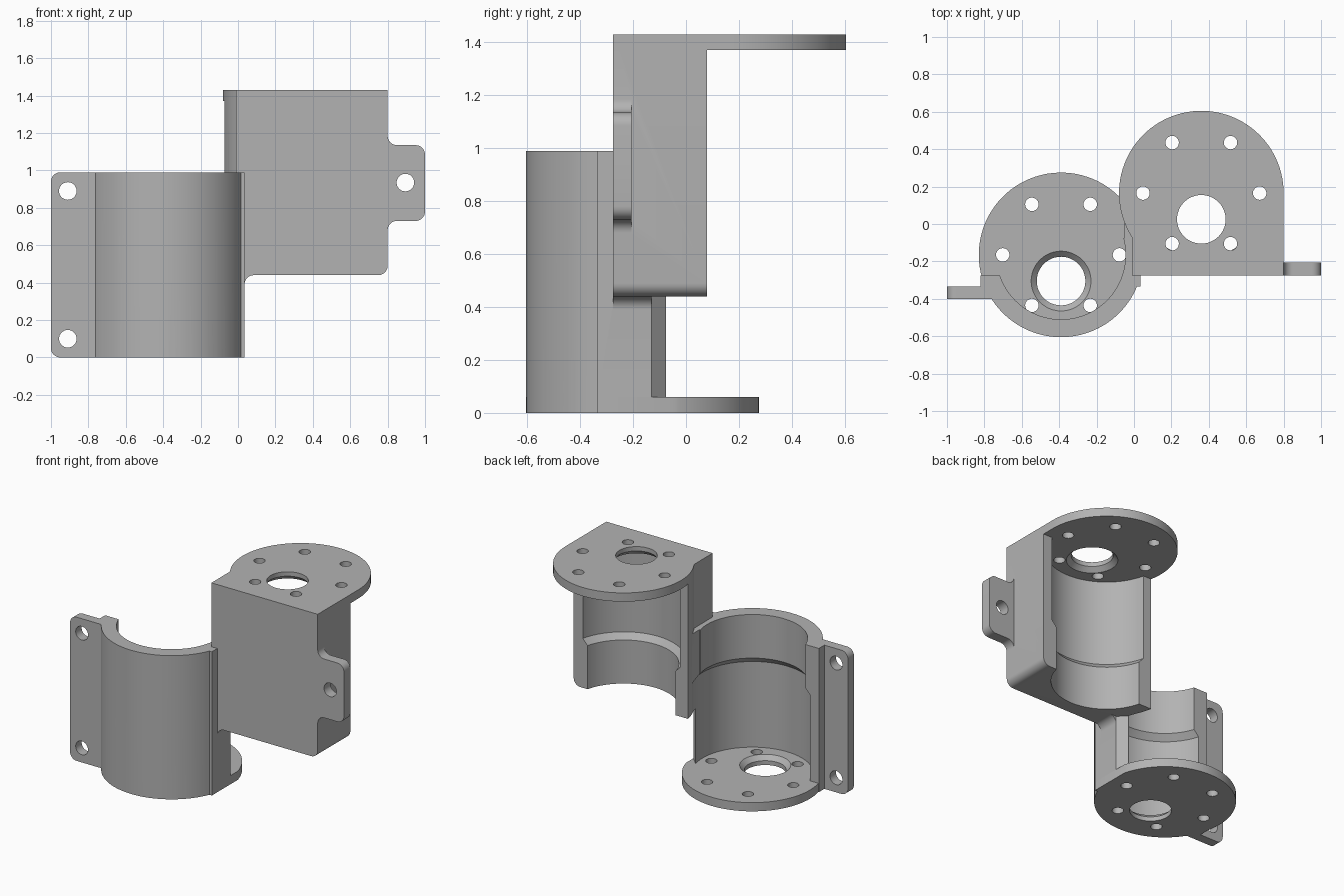
import bpy, bmesh
from math import sin, cos, radians

if "Cube" in bpy.data.objects:
    bpy.data.objects.remove(bpy.data.objects["Cube"], do_unlink=True)

grey = bpy.data.materials.new("plain grey")
grey.use_nodes = True
COLOR = (0.45, 0.45, 0.45, 1)
grey.diffuse_color = COLOR
grey.node_tree.nodes["Principled BSDF"].inputs["Base Color"].default_value = COLOR

R_OUT, R_GEAR, R_MOTOR = 0.44, 0.38, 0.345
HEIGHT, TOP, FLOOR = 0.99, 1.43, 0.06
LOW = (-0.39, -0.165)
UP = (0.36, 0.165)


def arc(c, r, a0, a1, n=12):
    return [(c[0] + r * cos(radians(a0 + (a1 - a0) * i / n)),
             c[1] + r * sin(radians(a0 + (a1 - a0) * i / n))) for i in range(n + 1)]


def circle(c, r, n=48):
    return arc(c, r, 0, 360, n)[:-1]


def loft(name, rings):
    """Closed solid through matching rings of 3D points."""
    bm = bmesh.new()
    loops = [[bm.verts.new(p) for p in ring] for ring in rings]
    n = len(loops[0])
    for a, b in zip(loops, loops[1:]):
        for i in range(n):
            j = (i + 1) % n
            bm.faces.new((a[i], a[j], b[j], b[i]))
    bm.faces.new(loops[0][::-1])
    bm.faces.new(loops[-1])
    bmesh.ops.recalc_face_normals(bm, faces=bm.faces)
    mesh = bpy.data.meshes.new(name)
    bm.to_mesh(mesh)
    bm.free()
    mesh.materials.append(grey)
    ob = bpy.data.objects.new(name, mesh)
    bpy.context.collection.objects.link(ob)
    return ob


def plate_z(name, pts, lo, hi):
    return loft(name, [[(x, y, z) for x, y in pts] for z in (lo, hi)])


def plate_y(name, pts, lo, hi):
    return loft(name, [[(x, y, z) for x, z in pts] for y in (lo, hi)])


def lathe(name, c, profile, n=48):
    return loft(name, [[(x, y, z) for x, y in circle(c, r, n)] for r, z in profile])


def fillet(name, x, z, sx, sz, y0, y1, r=0.05, e=0.02):
    """Corner wedge between two walls and a tangent arc."""
    start = 270 if sz > 0 else 90
    end = 180 if sx > 0 else (360 if sz > 0 else 0)
    pts = arc((x + sx * r, z + sz * r), r, start, end, 8)
    pts += [(x - sx * e, z + sz * r), (x - sx * e, z - sz * e), (x + sx * r, z - sz * e)]
    return plate_y(name, pts, y0, y1)


def combine(target, parts, operation):
    bpy.context.view_layer.objects.active = target
    for part in parts:
        mod = target.modifiers.new(part.name, 'BOOLEAN')
        mod.operation, mod.solver, mod.object = operation, 'EXACT', part
        bpy.ops.object.modifier_apply(modifier=mod.name)
        bpy.data.objects.remove(part, do_unlink=True)


# Lower cradle wall, floor disc and side flange
wall = [(-0.82, -0.275), (-0.82, -0.335)] + arc(LOW, R_OUT, 202.7, 337.3, 48)
wall += [(0.035, -0.335), (0.035, -0.13), (-0.02, -0.075), (-0.39, -0.075), (-0.39, -0.275)]
bracket = plate_z("twin_motor_bracket", wall, 0, HEIGHT)
floor = arc(LOW, R_OUT, 15, 337.3, 80) + [(0.035, -0.335)]
flange = (arc((-0.95, 0.05), 0.05, 270, 180, 8) + arc((-0.95, HEIGHT - 0.05), 0.05, 180, 90, 8)
          + [(-0.74, HEIGHT), (-0.74, 0)])

# Upper block, its round end plate and the mounting ear
block = arc(UP, R_OUT, 191.2, 212.5, 8) + [(-0.01, -0.275), (0.8, -0.275), (0.8, 0.08)]
end_plate = arc(UP, R_OUT, 0, 212.5, 60) + [(-0.01, -0.275), (0.8, -0.275)]
ear = (arc((0.95, 0.78), 0.05, 270, 360, 8) + arc((0.95, 1.085), 0.05, 0, 90, 8)
       + [(0.76, 1.135), (0.76, 0.73)])
upper = plate_z("upper_block", block, 0.44, TOP)
combine(upper, [fillet("corner_round", 0.8, 0.44, -1, 1, -0.4, 0.2)], 'DIFFERENCE')

# Web that ties both cradles together
web = [(-0.05, -0.22), (0.03, -0.22), (0.03, 0.015), (-0.05, 0.015)]

combine(bracket, [
    plate_z("floor_disc", floor, 0, FLOOR),
    plate_y("side_flange", flange, -0.4, -0.335),
    upper,
    plate_z("end_plate", end_plate, TOP - FLOOR, TOP),
    plate_y("mounting_ear", ear, -0.275, -0.205),
    fillet("ear_fillet_top", 0.8, 1.135, 1, 1, -0.275, -0.205),
    fillet("ear_fillet_bottom", 0.8, 0.73, 1, -1, -0.275, -0.205),
    fillet("block_fillet", 0.035, 0.44, 1, -1, -0.275, -0.13),
    plate_z("web", web, 0.44, HEIGHT),
], 'UNION')

# Stepped bores, shaft holes and screw circles, flipped for the upper cradle
cutters = []
for c, base, s in ((LOW, 0, 1), (UP, TOP, -1)):
    def level(profile):
        return [(r, base + s * z) for r, z in profile]
    cutters.append(lathe("bore", c, level(
        [(R_GEAR, FLOOR), (R_GEAR, 0.65), (R_MOTOR, 0.69), (R_MOTOR, 1.1)]), 96))
    cutters.append(lathe("shaft_hole", (c[0], c[1] - 0.14), level(
        [(0.13, -0.1), (0.13, 0.03), (0.16, FLOOR), (0.16, 0.08)])))
    for p in circle(c, 0.312, 6):
        cutters.append(lathe("screw_hole", p, level([(0.036, -0.1), (0.036, 0.1)]), 24))

# Mounting holes through flange and ear
for p in ((-0.91, 0.89), (-0.91, 0.1), (0.895, 0.935)):
    cutters.append(plate_y("mount_hole", circle(p, 0.047, 32), -0.5, -0.15))
combine(bracket, cutters, 'DIFFERENCE')

bpy.ops.object.select_all(action='DESELECT')
bracket.select_set(True)
bpy.context.view_layer.objects.active = bracket
bpy.ops.object.shade_smooth_by_angle(angle=radians(25))
